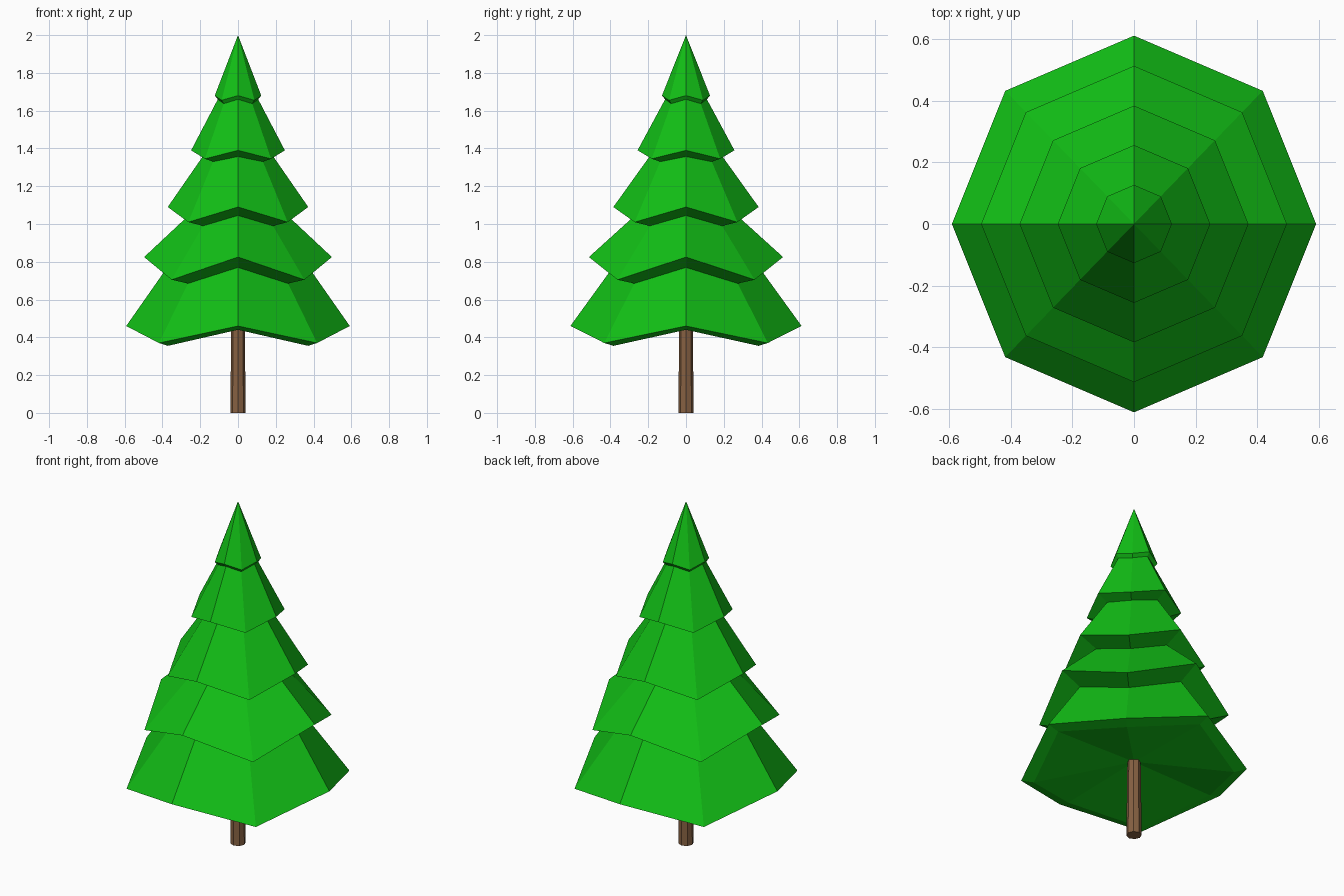
import bpy, bmesh
from math import sin, cos, pi

if "Cube" in bpy.data.objects:
    bpy.data.objects.remove(bpy.data.objects["Cube"])

SIDES = 8
Y_STRETCH = 1.034


def material(name, color):
    m = bpy.data.materials.new(name)
    m.diffuse_color = (*color, 1)
    m.use_nodes = True
    m.node_tree.nodes["Principled BSDF"].inputs["Base Color"].default_value = m.diffuse_color
    return m


def add_object(name, bm, mat):
    bmesh.ops.recalc_face_normals(bm, faces=bm.faces)
    me = bpy.data.meshes.new(name)
    bm.to_mesh(me)
    bm.free()
    me.materials.append(mat)
    ob = bpy.data.objects.new(name, me)
    bpy.context.collection.objects.link(ob)
    return ob


def add_ring(bm, r, z_axis, z_diag, ys=1.0):
    """Octagon whose diagonal corners can droop below the axis corners."""
    return [bm.verts.new((r * cos(2 * pi * i / SIDES),
                          r * ys * sin(2 * pi * i / SIDES),
                          z_diag if i % 2 else z_axis)) for i in range(SIDES)]


def bridge(bm, a, b):
    for i in range(SIDES):
        j = (i + 1) % SIDES
        bm.faces.new((a[i], a[j], b[j], b[i]))


def fan(bm, ring, z):
    tip = bm.verts.new((0, 0, z))
    for i in range(SIDES):
        bm.faces.new((ring[i], ring[(i + 1) % SIDES], tip))


# Foliage: stepped tiers from top to bottom (radius, axis height, diagonal height),
# alternating outer branch tips and tucked-in undersides
profile = [
    (0.123, 1.68, 1.655), (0.107, 1.66, 1.637),
    (0.248, 1.39, 1.345), (0.187, 1.357, 1.33),
    (0.372, 1.09, 1.01), (0.262, 1.045, 0.99),
    (0.497, 0.825, 0.705), (0.375, 0.77, 0.685),
    (0.592, 0.46, 0.37), (0.525, 0.44, 0.355),
]
bm = bmesh.new()
rings = [add_ring(bm, *p, Y_STRETCH) for p in profile]
fan(bm, rings[0], 2.0)
for upper, lower in zip(rings, rings[1:]):
    bridge(bm, upper, lower)
fan(bm, rings[-1], 0.45)
add_object("foliage", bm, material("needles", (0.006, 0.53, 0.008)))

# Trunk: slightly tapered octagonal post
bm = bmesh.new()
base = add_ring(bm, 0.041, 0, 0)
top = add_ring(bm, 0.035, 0.5, 0.5)
bridge(bm, base, top)
bm.faces.new(base)
bm.faces.new(top)
add_object("trunk", bm, material("bark", (0.24, 0.12, 0.055)))
